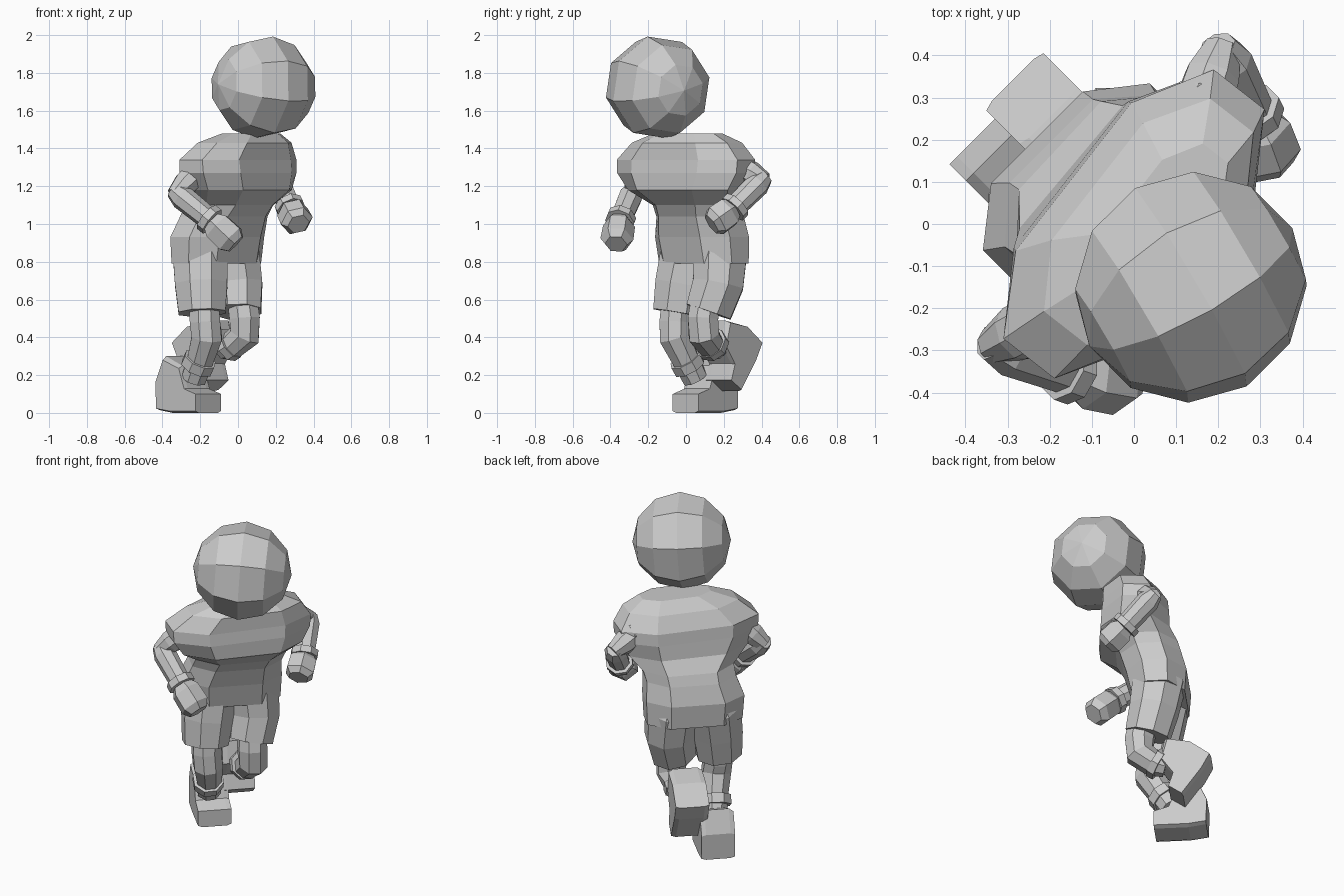
import bpy, bmesh, math
from mathutils import Vector, Matrix

if "Cube" in bpy.data.objects:
    bpy.data.objects.remove(bpy.data.objects["Cube"])

grey = bpy.data.materials.new("plain_grey")
grey.diffuse_color = (0.6, 0.6, 0.6, 1)
grey.use_nodes = True
grey.node_tree.nodes["Principled BSDF"].inputs["Base Color"].default_value = grey.diffuse_color


def finish(name, bm):
    bmesh.ops.recalc_face_normals(bm, faces=bm.faces)
    me = bpy.data.meshes.new(name)
    bm.to_mesh(me)
    bm.free()
    me.materials.append(grey)
    ob = bpy.data.objects.new(name, me)
    bpy.context.collection.objects.link(ob)
    return ob


def loft(name, rings):
    """Skin a list of equal-length point rings and cap both ends."""
    bm = bmesh.new()
    vs = [[bm.verts.new(p) for p in r] for r in rings]
    n = len(vs[0])
    for a, b in zip(vs, vs[1:]):
        for i in range(n):
            j = (i + 1) % n
            bm.faces.new((a[i], a[j], b[j], b[i]))
    bm.faces.new(vs[0])
    bm.faces.new(vs[-1])
    return finish(name, bm)


def tube(name, path, n=8, turn=45):
    """Faceted tube through (x, y, z, radius) stations."""
    pts = [Vector(p[:3]) for p in path]
    side = Vector((math.cos(math.radians(turn)), math.sin(math.radians(turn)), 0))
    rings = []
    for i, p in enumerate(pts):
        t = (pts[min(i + 1, len(pts) - 1)] - pts[max(i - 1, 0)]).normalized()
        u = (side - t * side.dot(t)).normalized()
        w = t.cross(u)
        r = path[i][3]
        rings.append([p + r * (math.cos(a) * u + math.sin(a) * w)
                      for a in (2 * math.pi * (k + 0.5) / n for k in range(n))])
    return loft(name, rings)


# head: coarse ball with its poles at the ears
bm = bmesh.new()
bmesh.ops.create_uvsphere(bm, u_segments=8, v_segments=6, radius=0.279)
axis = Vector((0.86, 0.5, -0.06)).normalized()
rot = Vector((0, 0, 1)).rotation_difference(axis).to_matrix().to_4x4()
bm.transform(Matrix.Translation((0.135, -0.15, 1.723)) @ rot)
finish("head", bm)

# torso: stacked wide octagons, (x, y, z, half width, half depth, turn)
outline = [(1, .42), (.55, 1), (-.55, 1), (-1, .42), (-1, -.42), (-.55, -1), (.55, -1), (1, -.42)]
stations = [(-.115, .095, .79, .272, .15, 45), (-.11, .085, .93, .28, .17, 45),
            (-.075, .075, 1.04, .255, .172, 45), (-.045, .065, 1.1, .26, .178, 47),
            (-.0, .01, 1.18, .345, .195, 50), (.0, .0, 1.27, .4, .19, 52),
            (.0, .0, 1.34, .405, .182, 52), (.035, .005, 1.43, .32, .155, 52),
            (.07, .01, 1.48, .2, .09, 52)]
rings = []
for x, y, z, a, b, turn in stations:
    m = Matrix.Rotation(math.radians(turn), 3, 'Z')
    rings.append([Vector((x, y, z)) + m @ Vector((a * u, b * v, 0)) for u, v in outline])
loft("torso", rings)

# shorts legs
tube("right_shorts_leg", [(-.18, .03, .95, .12), (-.2, .01, .84, .158),
                          (-.195, -.025, .68, .15), (-.19, -.05, .53, .135)])
tube("left_shorts_leg", [(-.04, .16, .95, .12), (-.03, .18, .84, .155),
                         (-.005, .17, .68, .145), (.0, .12, .535, .132)])

# bare legs and sock cuffs
tube("right_lower_leg", [(-.18, -.05, .6, .085), (-.175, -.06, .48, .087), (-.165, -.06, .4, .087),
                         (-.2, -.0, .28, .075), (-.235, .05, .18, .07)])
tube("right_sock_cuff", [(-.2, -.005, .285, .09), (-.22, .02, .24, .09)])
tube("left_lower_leg", [(.02, .11, .62, .085), (.035, .09, .5, .087), (.035, .095, .41, .087),
                        (-.03, .13, .36, .075), (-.09, .17, .34, .06)])
tube("left_sock_cuff", [(-.035, .13, .37, .09), (-.065, .15, .35, .09)])

# shoes: one side profile (forward, up) used flat and pitched
profile = [(.145, 0), (.145, .10), (.06, .13), (.02, .25), (-.1, .3), (-.155, .17), (-.15, .015), (-.05, 0)]


def shoe(name, origin, pitch):
    p = math.radians(pitch)
    flat = Vector((.707, -.707, 0))
    up = Vector((0, 0, 1))
    fwd = flat * math.cos(p) - up * math.sin(p)
    top = flat * math.sin(p) + up * math.cos(p)
    side = Vector((.707, .707, 0))
    loft(name, [[Vector(origin) + fwd * a + top * (b * k + .1 * (1 - k)) + side * s for a, b in profile]
                for s, k in ((-.096, .9), (-.07, 1), (.07, 1), (.096, .9))])


shoe("right_shoe", (-.26, .1, 0), 0)
shoe("left_shoe", (-.235, .29, .235), 55)

# arms: sleeve, upper arm, forearm, wrist cuff, fist
arms = {
    "right": ((-.17, -.2, 1.325), (-.23, -.245, 1.265), (-.325, -.285, 1.165), (-.14, -.35, 1.015), (-.045, -.365, .925)),
    "left": ((.14, .22, 1.33), (.18, .29, 1.3), (.205, .405, 1.235), (.28, .25, 1.08), (.31, .165, 1.02)),
}
for side, pts in arms.items():
    s, m, e, w, h = map(Vector, pts)
    at = lambda a, b, t, r: (*a.lerp(b, t), r)
    tube(side + "_sleeve", [at(s, m, 0, .095), at(s, m, 1, .088)])
    tube(side + "_upper_arm", [at(s, e, .2, .07), at(s, e, .7, .068), at(s, e, 1.08, .045)])
    tube(side + "_forearm", [at(e, w, -.1, .045), at(e, w, .15, .066), at(e, w, 1, .06)])
    tube(side + "_wrist_cuff", [at(e, w, .85, .08), at(e, w, 1.02, .08)])
    tube(side + "_fist", [at(w, h, 0, .06), at(w, h, .3, .085), at(w, h, 1.05, .088), at(w, h, 1.35, .06)], n=6)
